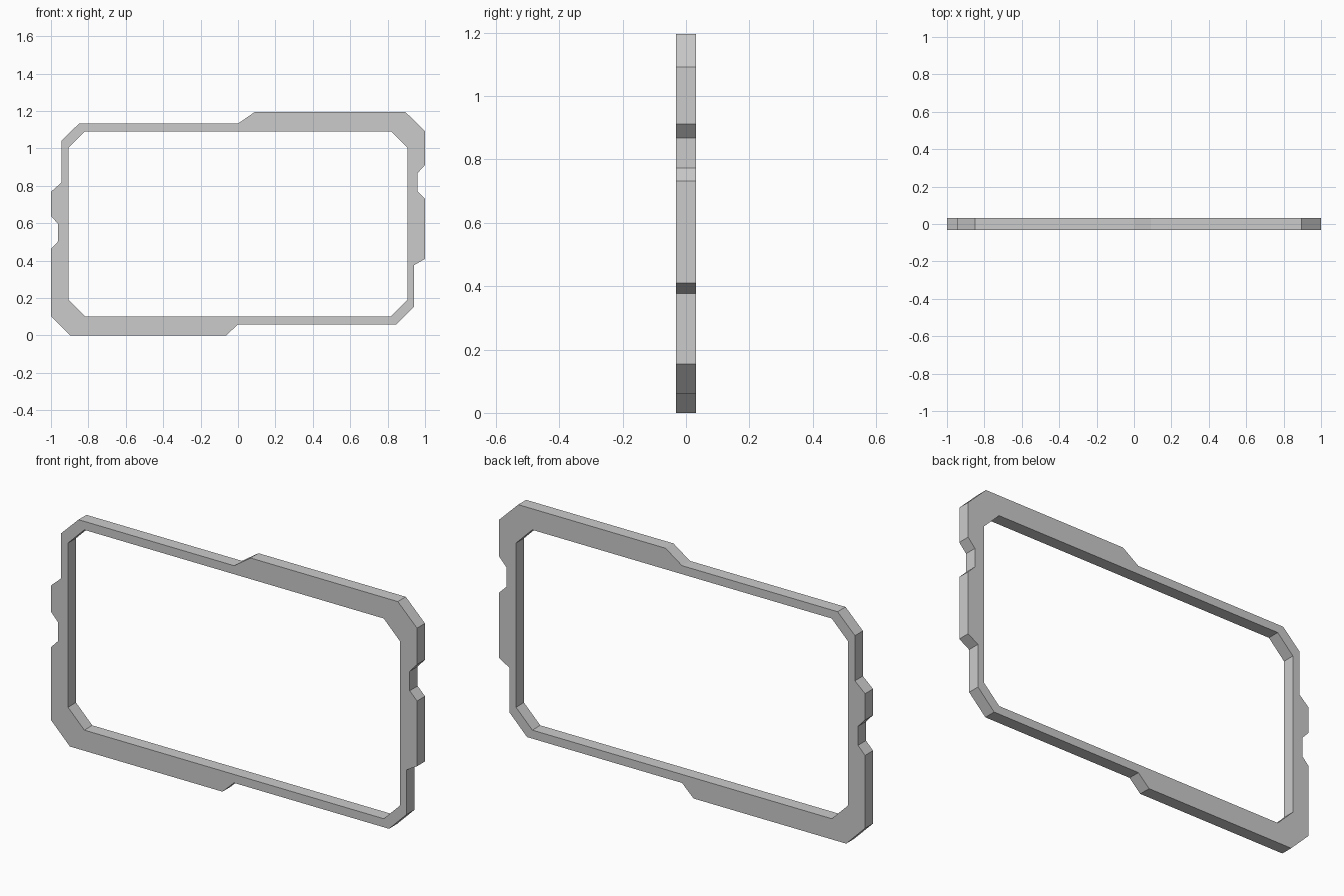
import bpy, bmesh

if "Cube" in bpy.data.objects:
    bpy.data.objects.remove(bpy.data.objects["Cube"])

HALF_DEPTH = 0.031

# Outer silhouette (x, z), clockwise from the upper left chamfer
outer = [
    (-0.945, 1.04), (-0.85, 1.133), (0.0, 1.133), (0.09, 1.195),    # top edge
    (0.895, 1.195), (1.0, 1.092), (1.0, 0.912), (0.96, 0.868),      # right edge
    (0.96, 0.772), (1.0, 0.732), (1.0, 0.41), (0.942, 0.376),
    (0.942, 0.155), (0.847, 0.06), (0.0, 0.06), (-0.063, 0.0),      # bottom edge
    (-0.897, 0.0), (-1.0, 0.103), (-1.0, 0.463), (-0.962, 0.503),   # left edge
    (-0.962, 0.597), (-1.0, 0.638), (-1.0, 0.768), (-0.945, 0.817),
]


# Chamfered rectangular opening
def chamfered_rect(x, z0, z1, c):
    return [(-x, z1 - c), (-x + c, z1), (x - c, z1), (x, z1 - c),
            (x, z0 + c), (x - c, z0), (-x + c, z0), (-x, z0 + c)]


inner = chamfered_rect(0.907, 0.102, 1.091, 0.089)

# Fill between the two loops
bm = bmesh.new()
edges = []
for loop in (outer, inner):
    verts = [bm.verts.new((x, 0, z)) for x, z in loop]
    edges += [bm.edges.new((verts[i - 1], verts[i])) for i in range(len(verts))]
bmesh.ops.triangle_fill(bm, edges=edges, use_beauty=True, normal=(0, -1, 0))
bmesh.ops.recalc_face_normals(bm, faces=bm.faces)
mesh = bpy.data.meshes.new("screen_frame")
bm.to_mesh(mesh)
bm.free()

frame = bpy.data.objects.new("screen_frame", mesh)
bpy.context.collection.objects.link(frame)

# Thickness, centred on y = 0
solid = frame.modifiers.new("depth", 'SOLIDIFY')
solid.thickness = 2 * HALF_DEPTH
solid.offset = 0
